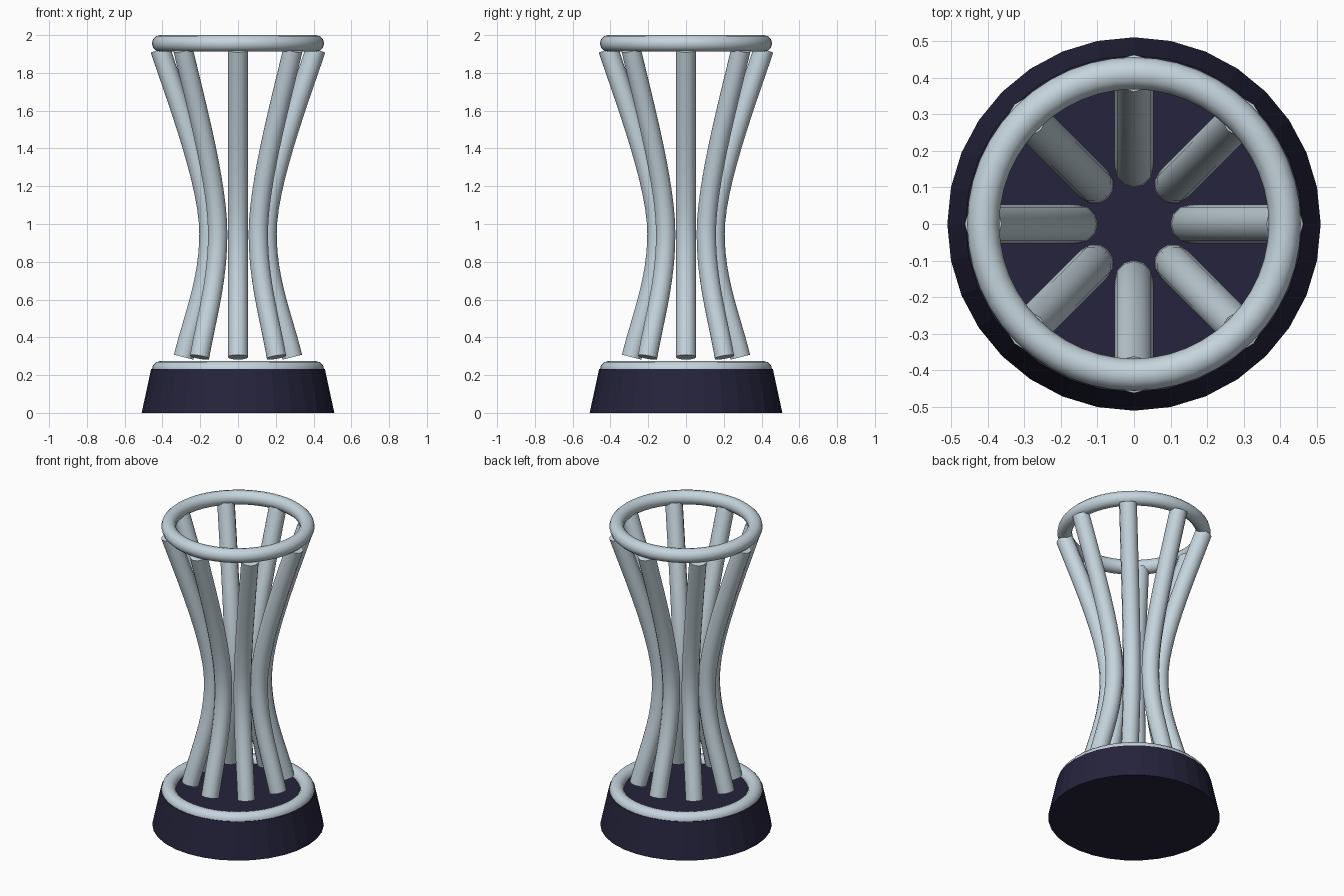
import bpy, math
from mathutils import Vector

if "Cube" in bpy.data.objects:
    bpy.data.objects.remove(bpy.data.objects["Cube"])

def material(name, rgb):
    m = bpy.data.materials.new(name)
    m.diffuse_color = (*rgb, 1)
    m.use_nodes = True
    m.node_tree.nodes["Principled BSDF"].inputs["Base Color"].default_value = m.diffuse_color
    return m

silver = material("silver", (0.56, 0.66, 0.72))
navy = material("dark navy", (0.018, 0.017, 0.045))

def finish(name, mat, angle=40):
    ob = bpy.context.object
    ob.name = name
    ob.data.materials.clear()
    ob.data.materials.append(mat)
    bpy.ops.object.shade_smooth_by_angle(angle=math.radians(angle))
    return ob

# tapered plinth
BASE_H = 0.232
bpy.ops.mesh.primitive_cone_add(vertices=32, radius1=0.51, radius2=0.46,
                                depth=BASE_H, location=(0, 0, BASE_H / 2))
finish("base", navy, 5)

# base ring and rim ring
for name, z in (("base_ring", 0.23), ("top_ring", 1.956)):
    bpy.ops.mesh.primitive_torus_add(major_segments=48, minor_segments=12, major_radius=0.412,
                                     minor_radius=0.044, location=(0, 0, z))
    finish(name, silver, 60)

# eight bowed bars: (radius, height) with handle directions in the radial plane
BARS = 8
POINTS = [((0.288, 0.295), (-0.055, 0.22)),
          ((0.152, 0.95), (0.0, 0.25)),
          ((0.412, 1.925), (0.109, 0.32))]

for i in range(BARS):
    a = math.tau * i / BARS
    curve = bpy.data.curves.new("bar_path", 'CURVE')
    curve.dimensions = '3D'
    curve.bevel_depth = 0.053
    curve.bevel_resolution = 4
    curve.resolution_u = 12
    curve.use_fill_caps = True
    spline = curve.splines.new('BEZIER')
    spline.bezier_points.add(len(POINTS) - 1)
    for bp, ((r, z), (dr, dz)) in zip(spline.bezier_points, POINTS):
        place = lambda r, z: Vector((r * math.cos(a), r * math.sin(a), z))
        bp.handle_left_type = bp.handle_right_type = 'FREE'
        bp.co = place(r, z)
        bp.handle_left = place(r - dr, z - dz)
        bp.handle_right = place(r + dr, z + dz)
    ob = bpy.data.objects.new("bar", curve)
    bpy.context.collection.objects.link(ob)
    bpy.ops.object.select_all(action='DESELECT')
    ob.select_set(True)
    bpy.context.view_layer.objects.active = ob
    bpy.ops.object.convert(target='MESH')
    finish(f"bar_{i + 1}", silver)
